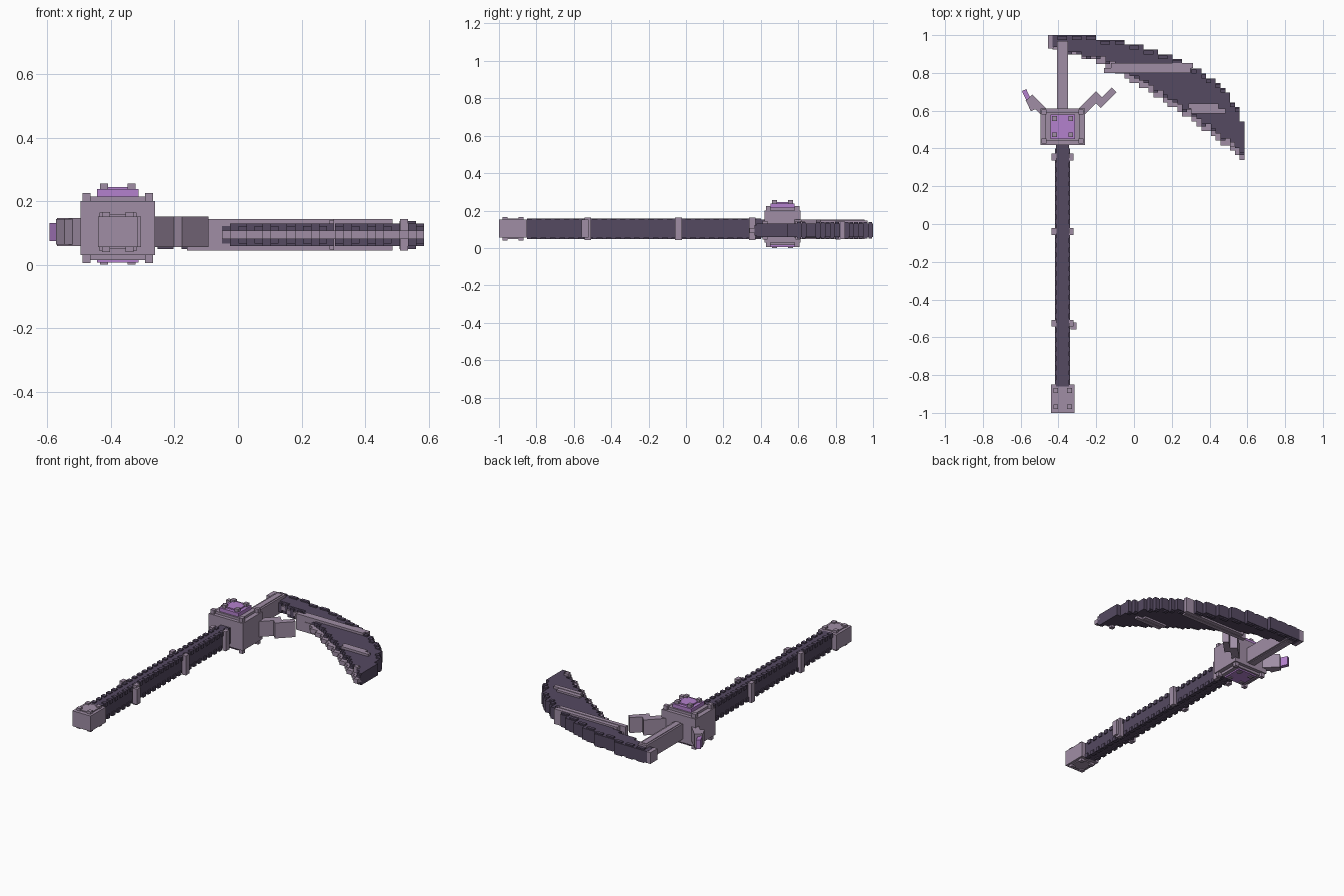
import bpy, bmesh, math
from mathutils import Matrix

if "Cube" in bpy.data.objects:
    bpy.data.objects.remove(bpy.data.objects["Cube"])


def material(name, red, green, blue):
    mat = bpy.data.materials.new(name)
    mat.use_nodes = True
    colour = (red, green, blue, 1)
    mat.diffuse_color = colour
    mat.node_tree.nodes["Principled BSDF"].inputs["Base Color"].default_value = colour
    return mat


dark = material("dark plum", 0.09, 0.067, 0.12)
light = material("pale mauve", 0.35, 0.27, 0.375)
violet = material("bright violet", 0.455, 0.22, 0.61)


def block(x, y, z, wide, deep, tall, turn=0):
    """Placement of one box: its centre, its size and its turn about z."""
    return (Matrix.Translation((x, y, z))
            @ Matrix.Rotation(math.radians(turn), 4, 'Z')
            @ Matrix.Diagonal((wide, deep, tall, 1)))


def build(name, mat, blocks):
    """Join a list of box placements into one named object."""
    bm = bmesh.new()
    for placement in blocks:
        bmesh.ops.create_cube(bm, size=1, matrix=placement)
    mesh = bpy.data.meshes.new(name)
    bm.to_mesh(mesh)
    bm.free()
    mesh.materials.append(mat)
    bpy.context.collection.objects.link(bpy.data.objects.new(name, mesh))


sides = (-1, 1)
knob = 0.025


def corner_knobs(x, y, z, reach_x, reach_y, tall):
    return [block(x + i * reach_x, y + j * reach_y, z, knob, knob, tall)
            for i in sides for j in sides]


# Main sizes
axis = -0.378
middle = 0.103
thick = 0.068
height = 0.096
shaft_start, shaft_end = -0.86, 0.43

# Shaft with rough studs along its four edges
build("shaft", dark, [block(axis, (shaft_start + shaft_end) / 2, middle,
                            thick, shaft_end - shaft_start, height)])
pitch = 0.05
studs = []
for k in range(int((shaft_end - shaft_start) / pitch)):
    for i in sides:
        for j in sides:
            y = shaft_start + pitch * (k + 0.7 + i * j / 4)
            studs.append(block(axis + i * (thick - knob / 2) / 2, y,
                               middle + j * (height - knob / 2) / 2,
                               knob, knob, knob))
build("shaft_studs", dark, studs)

# Side clasps on the shaft
clasp_height = height + knob
clasps = [block(axis + i * 0.046, y, middle, knob, 0.035, clasp_height)
          for y in (0.355, -0.04, -0.525) for i in sides]
build("shaft_clasps", light, clasps)
build("clasp_hook", light, [block(-0.32, -0.54, middle, 0.03, 0.035, height)])

# Pommel with an inset plate and knobs on both faces
pommel_y = -0.925
build("pommel", light, [
    block(axis, pommel_y, middle, 0.125, 0.15, height),
    block(axis, pommel_y, middle, 0.09, 0.1, height + knob / 2),
    *corner_knobs(axis, pommel_y, middle, 0.037, 0.043, height + 0.03)])

# Head block with raised plates and corner knobs
head_y = 0.516
head_z = 0.115
head_wide, head_tall = 0.235, 0.17
build("head_block", light, [
    block(axis, head_y, head_z, head_wide, 0.193, head_tall),
    block(axis, head_y, head_z, 0.18, 0.15, head_tall + 0.03),
    *corner_knobs(axis, head_y, head_z, 0.098, 0.077, head_tall + 0.05)])

# Violet plates above and below the head
gem = 0.13
top_z = 0.225
build("head_gem", violet, [
    block(axis, head_y, top_z, gem, gem, knob),
    block(axis, head_y, top_z, 0.09, 0.09, 0.04),
    block(axis, head_y, knob / 2, gem, gem, knob / 2)])
build("gem_knobs", light, [
    *corner_knobs(axis, head_y, top_z + 0.018, 0.043, 0.043, knob),
    *corner_knobs(axis, head_y, knob / 4, 0.043, 0.043, knob / 2)])

# Arm from the head to the blade, with a narrow ridge
arm_y = 0.785
build("blade_arm", light, [
    block(axis, arm_y, 0.1, 0.057, 0.37, height),
    block(axis, arm_y, 0.1, 0.034, 0.34, height + knob / 3)])

# Bent prongs on both sides of the head
build("left_prong", light, [
    block(-0.238, 0.634, middle, 0.15, 0.045, height, turn=45),
    block(-0.147, 0.668, middle, 0.118, 0.036, height, turn=45)])
build("right_prong", light, [
    block(-0.515, 0.632, middle, 0.11, 0.042, 0.087, turn=-45),
    block(-0.547, 0.632, middle, 0.065, 0.028, 0.08, turn=-65)])
build("right_prong_tip", violet, [
    block(-0.566, 0.675, middle, 0.075, knob, 0.057, turn=-65)])

# Stepped blade: an elliptic back and a curved cutting edge
columns = 40
heel_x, tip_x = -0.431, 0.585
blade_z = 0.094
step = (tip_x - heel_x) / columns


def snap(y):
    return 1 - round((1 - y) / step) * step


def back_line(t):
    return snap(1 - 0.53 * (1 - math.sqrt(1 - t * t)))


def cutting_line(t):
    return snap(0.93 - 0.595 * t ** 1.4)


def strip(x, low, high, tall):
    return block(x, (low + high) / 2, blade_z, step, high - low, tall)


body, edge, spine = [], [], []
for k in range(columns):
    x = heel_x + step * (k + 0.5)
    t = (k + 0.5) / columns
    top, low = back_line(t), cutting_line(t)
    rim = low + step * (1.5 if x > -0.2 else 0.5)
    body.append(strip(x, rim, top, 0.072))
    edge.append(strip(x, low, rim + step / 5, 0.027))
    if k % 2:
        body.append(strip(x, rim - step / 2, rim + step / 2, 0.056))
    if k % 3:
        spine.append(strip(x, top - step, top - step / 5, 0.088))
build("blade_body", dark, body)
build("blade_edge", light, edge)
build("blade_spine", dark, spine)
build("blade_heel", light, [block(-0.44, 0.965, blade_z, 0.03, 0.07, 0.07)])

# Pale ribs across the blade, each made of two offset bars
ribs = []
for x, y, length in ((0.07, 0.813, 0.46), (0.393, 0.599, 0.185)):
    lean = step if y > 0.7 else -step
    ribs.append(block(x, y, blade_z, length, step, 0.1))
    ribs.append(block(x + lean, y + step, blade_z, length - step, step, 0.094))
build("blade_ribs", light, ribs)
build("tip_stud", light, [block(0.522, 0.422, blade_z, step, step, 0.1)])
